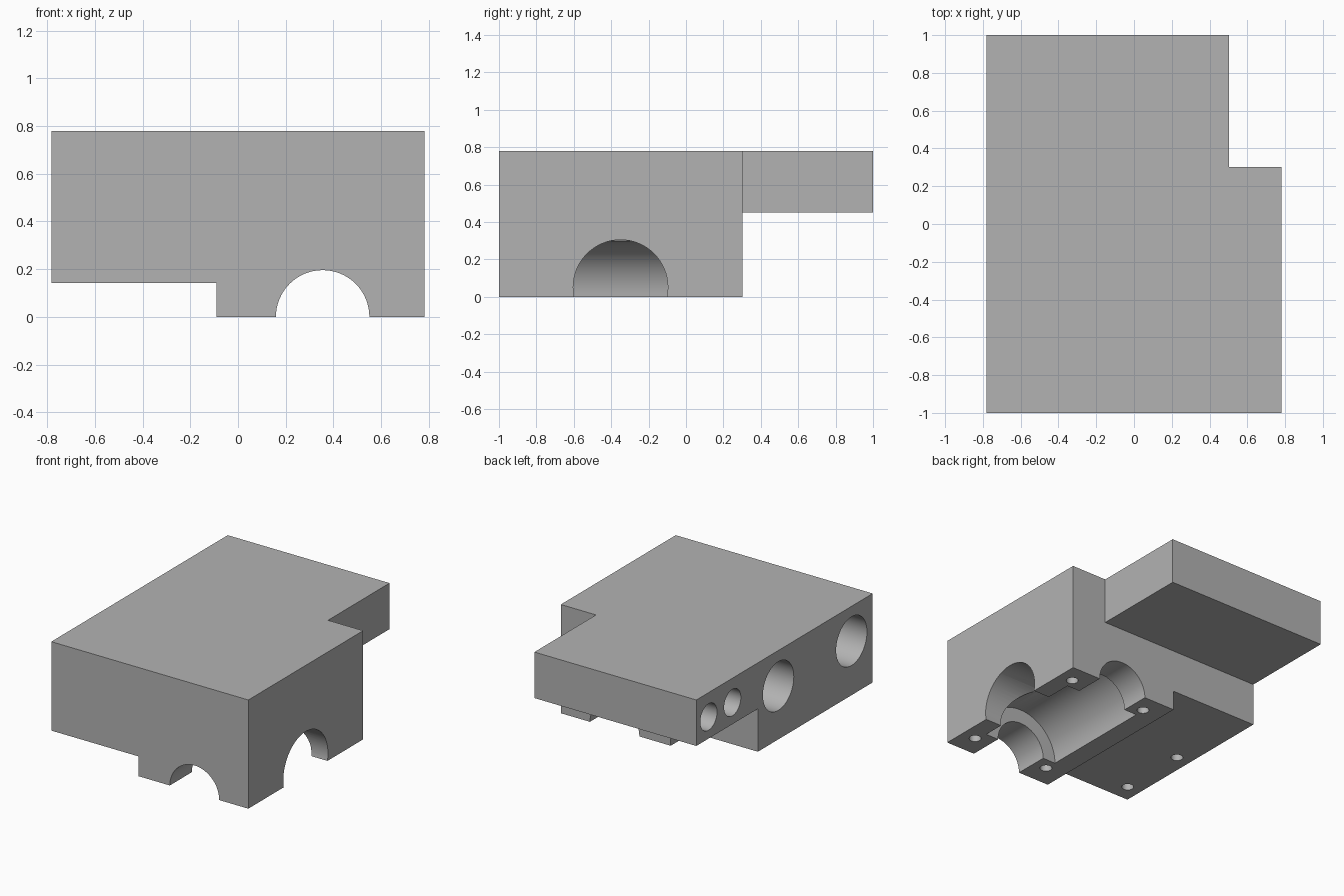
import bpy
import math
from mathutils import Vector

old = bpy.data.objects.get("Cube")
if old:
    bpy.data.objects.remove(old, do_unlink=True)

grey = bpy.data.materials.new("machined_grey")
grey.use_nodes = True
GREY = (0.45, 0.45, 0.45, 1)
grey.diffuse_color = GREY
grey.node_tree.nodes["Principled BSDF"].inputs["Base Color"].default_value = GREY


def box(name, low, high):
    low, high = Vector(low), Vector(high)
    bpy.ops.mesh.primitive_cube_add(size=1, location=(low + high) / 2)
    ob = bpy.context.object
    ob.name = name
    ob.scale = high - low
    bpy.ops.object.transform_apply(location=True, rotation=False, scale=True)
    return ob


def rod(name, start, end, radius, sides=64):
    start, end = Vector(start), Vector(end)
    axis = end - start
    bpy.ops.mesh.primitive_cylinder_add(
        vertices=sides, radius=radius, depth=axis.length, location=(start + end) / 2,
        rotation=axis.to_track_quat("Z", "Y").to_euler())
    ob = bpy.context.object
    ob.name = name
    return ob


def cut(target, cutter):
    cutter.hide_render = True
    mod = target.modifiers.new("cut", "BOOLEAN")
    mod.operation = "DIFFERENCE"
    mod.solver = "EXACT"
    mod.object = cutter
    bpy.context.view_layer.objects.active = target
    bpy.ops.object.modifier_apply(modifier=mod.name)
    bpy.data.objects.remove(cutter, do_unlink=True)


W, H = 0.782, 0.78
STEP_Y, ARM_Z, PLATE_Z, PAD_X = 0.302, 0.45, 0.142, -0.09
block = box("housing_block", (-W, -1, 0), (W, 1, H))

# Steps: rear corner, underside of the arm, underside of the side plate
cut(block, box("corner_cutter", (0.503, STEP_Y, -1), (2, 2, 2)))
cut(block, box("arm_cutter", (-2, STEP_Y, -1), (2, 2, ARM_Z)))
cut(block, box("plate_cutter", (-2, -2, -1), (PAD_X, 2, PLATE_Z)))

# Shaft channel, wider chamber and side port, all open underneath
SHAFT_X = 0.355
cut(block, rod("shaft_cutter", (SHAFT_X, -1.2, 0), (SHAFT_X, 0.5, 0), 0.196))
cut(block, rod("chamber_cutter", (SHAFT_X, -0.75, 0), (SHAFT_X, 0.09, 0), 0.298))
cut(block, rod("port_cutter", (SHAFT_X, -0.35, 0.052), (1, -0.35, 0.052), 0.253))

# Blind holes in the long side wall
for y, z, r in ((0.86, 0.605, 0.095), (0.59, 0.605, 0.095),
                (0.07, 0.525, 0.175), (-0.76, 0.53, 0.175)):
    cut(block, rod("side_hole_cutter", (-1, y, z), (-0.1, y, z), r, 48))

# Screw holes in the pads and the side plate
for x, y, z in ((0.675, -0.84, 0), (0.06, -0.84, 0), (0.675, 0.165, 0), (0.06, 0.165, 0),
                (-0.675, -0.87, PLATE_Z), (-0.675, -0.36, PLATE_Z)):
    cut(block, rod("screw_hole_cutter", (x, y, z - 0.1), (x, y, z + 0.18), 0.04, 24))

block.data.materials.clear()
block.data.materials.append(grey)
for face in block.data.polygons:
    face.material_index = 0
bpy.ops.object.select_all(action="DESELECT")
block.select_set(True)
bpy.context.view_layer.objects.active = block
bpy.ops.object.shade_smooth_by_angle(angle=math.radians(25))
